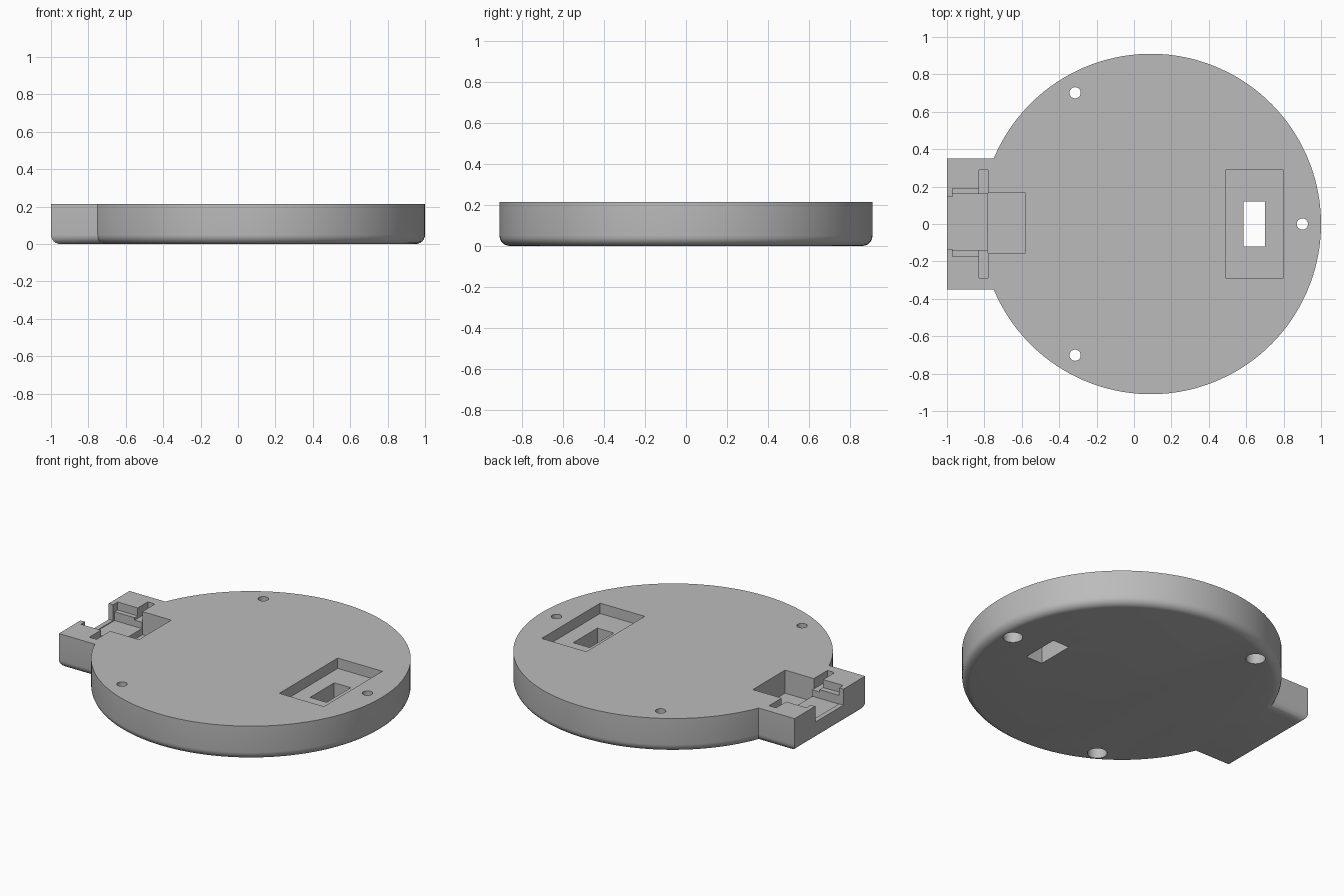
import bpy, bmesh, math
from mathutils import Matrix, Vector

if "Cube" in bpy.data.objects:
    bpy.data.objects.remove(bpy.data.objects["Cube"], do_unlink=True)

HEIGHT = 0.215
CENTRE_X, RADIUS = 0.09, 0.91
TAB_HALF, FILLET = 0.35, 0.05

grey = bpy.data.materials.new("plain_grey")
grey.use_nodes = True
colour = (0.5, 0.5, 0.5, 1)
grey.diffuse_color = colour
grey.node_tree.nodes["Principled BSDF"].inputs["Base Color"].default_value = colour


def make_object(name, bm):
    bmesh.ops.recalc_face_normals(bm, faces=bm.faces)
    mesh = bpy.data.meshes.new(name)
    bm.to_mesh(mesh)
    bm.free()
    mesh.materials.append(grey)
    ob = bpy.data.objects.new(name, mesh)
    bpy.context.collection.objects.link(ob)
    return ob


def cut(body, bm):
    cutter = make_object("cutter", bm)
    cutter.hide_render = True
    mod = body.modifiers.new("cut", 'BOOLEAN')
    mod.operation, mod.solver, mod.object = 'DIFFERENCE', 'EXACT', cutter
    bpy.context.view_layer.objects.active = body
    bpy.ops.object.modifier_apply(modifier=mod.name)
    bpy.data.objects.remove(cutter, do_unlink=True)


def cut_box(body, x0, x1, y0, y1, z0, z1=0.3):
    bm = bmesh.new()
    size = Vector((x1 - x0, y1 - y0, z1 - z0))
    mid = Vector((x0 + x1, y0 + y1, z0 + z1)) / 2
    bmesh.ops.create_cube(bm, size=1, matrix=Matrix.Translation(mid) @ Matrix.Diagonal(size).to_4x4())
    cut(body, bm)


def cut_round(body, x, y, r, z0, z1):
    bm = bmesh.new()
    bmesh.ops.create_cone(bm, cap_ends=True, segments=32, radius1=r, radius2=r, depth=z1 - z0,
                          matrix=Matrix.Translation((x, y, (z0 + z1) / 2)))
    cut(body, bm)


# Round plate with a square tab, rounded along its lower edge
joint = math.pi - math.asin(TAB_HALF / RADIUS)
steps = 120
angles = [-joint + 2 * joint * i / steps for i in range(steps + 1)]
outline = [(CENTRE_X + RADIUS * math.cos(a), RADIUS * math.sin(a)) for a in angles]
outline += [(-1, TAB_HALF), (-1, -TAB_HALF)]
bm = bmesh.new()
base = bm.faces.new([bm.verts.new((x, y, 0)) for x, y in outline])
top = bmesh.ops.extrude_face_region(bm, geom=[base], use_keep_orig=True)["geom"]
bmesh.ops.translate(bm, vec=(0, 0, HEIGHT), verts=[g for g in top if isinstance(g, bmesh.types.BMVert)])
bmesh.ops.recalc_face_normals(bm, faces=bm.faces)
rim = [e for e in bm.edges if all(v.co.z < 0.001 for v in e.verts)]
bmesh.ops.bevel(bm, geom=rim, offset=FILLET, segments=6, profile=0.5, affect='EDGES')
body = make_object("round_base_plate", bm)

# Rectangular recess with a through window
cut_box(body, 0.49, 0.80, -0.29, 0.29, 0.15)
cut_box(body, 0.585, 0.70, -0.12, 0.12, -0.1)

# Connector seat in the tab: pocket, cross slot, ledge, channel, end notch
cut_box(body, -0.78, -0.58, -0.155, 0.165, 0.07)
cut_box(body, -0.83, -0.78, -0.29, 0.29, 0.15)
cut_box(body, -0.97, -0.80, -0.175, 0.19, 0.165)
cut_box(body, -0.97, -0.70, -0.14, 0.16, 0.11)
cut_box(body, -1.10, -0.95, -0.135, 0.145, 0.115)

# Three screw holes, counterbored from below
for i in range(3):
    a = i * math.tau / 3
    x, y = CENTRE_X + 0.81 * math.cos(a), 0.81 * math.sin(a)
    cut_round(body, x, y, 0.03, -0.1, 0.3)
    cut_round(body, x, y, 0.056, -0.1, 0.12)

bpy.ops.object.select_all(action='DESELECT')
body.select_set(True)
bpy.context.view_layer.objects.active = body
bpy.ops.object.shade_smooth_by_angle(angle=math.radians(30))
